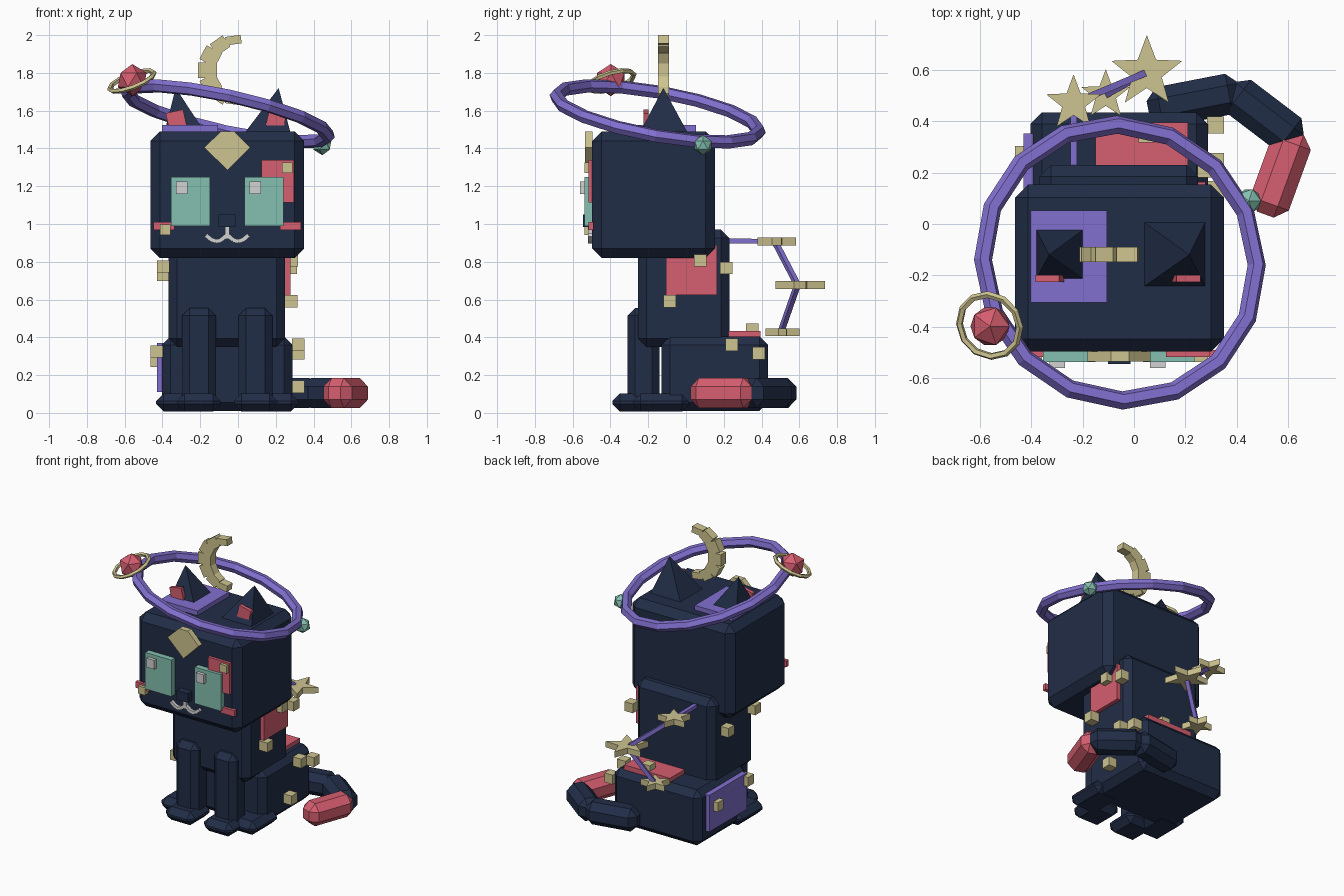
import bpy, bmesh, math
from mathutils import Vector, Matrix, Euler

if "Cube" in bpy.data.objects:
    bpy.data.objects.remove(bpy.data.objects["Cube"])


def srgb(r, g, b):
    lin = lambda c: c / 12.92 if c <= 0.04045 else ((c + 0.055) / 1.055) ** 2.4
    return (lin(r / 255), lin(g / 255), lin(b / 255), 1)


def mat(name, *rgb):
    m = bpy.data.materials.new(name)
    m.diffuse_color = srgb(*rgb)
    m.use_nodes = True
    m.node_tree.nodes["Principled BSDF"].inputs["Base Color"].default_value = m.diffuse_color
    return m


NAVY = mat("navy fur", 33, 45, 71)
CORAL = mat("coral", 214, 94, 112)
PURPLE = mat("purple", 130, 112, 208)
TEAL = mat("teal", 132, 192, 176)
GOLD = mat("pale gold", 206, 196, 144)
WHITE = mat("soft white", 210, 210, 210)
CX = -0.057  # centre line of the seated body


def finish(name, bm, material):
    bmesh.ops.recalc_face_normals(bm, faces=bm.faces)
    me = bpy.data.meshes.new(name)
    bm.to_mesh(me)
    bm.free()
    me.materials.append(material)
    ob = bpy.data.objects.new(name, me)
    bpy.context.collection.objects.link(ob)
    return ob


def box(name, c, size, material, bevel=0, rot=None):
    """Box at centre c, with optional chamfered edges and rotation."""
    bm = bmesh.new()
    bmesh.ops.create_cube(bm, size=1)
    bmesh.ops.scale(bm, vec=size, verts=bm.verts)
    if bevel:
        bmesh.ops.bevel(bm, geom=bm.edges[:], offset=bevel, segments=1, affect='EDGES')
    m = Matrix.Translation(c)
    if rot is not None:
        m = m @ rot.to_matrix().to_4x4()
    bm.transform(m)
    return finish(name, bm, material)


def span(name, lo, hi, material, bevel=0):
    """Box given by its low and high corners."""
    lo, hi = Vector(lo), Vector(hi)
    return box(name, (lo + hi) / 2, hi - lo, material, bevel)


def bar(name, a, b, w, material, bevel=0, extra=0):
    """Square bar from a to b."""
    a, b = Vector(a), Vector(b)
    d = b - a
    return box(name, (a + b) / 2, (w, w, d.length + extra), material, bevel,
               d.to_track_quat('Z', 'Y'))


def prism(name, pts, depth, matrix, material):
    """Flat outline in XY, extruded by depth, then placed."""
    bm = bmesh.new()
    f = bm.faces.new([bm.verts.new((x, y, -depth / 2)) for x, y in pts])
    r = bmesh.ops.extrude_face_region(bm, geom=[f])
    bmesh.ops.translate(bm, vec=(0, 0, depth),
                        verts=[v for v in r["geom"] if isinstance(v, bmesh.types.BMVert)])
    bm.transform(matrix)
    return finish(name, bm, material)


def ring(name, c, R, r, normal, n, k, material):
    """Low-poly ring facing along normal."""
    bm = bmesh.new()
    vs = [[bm.verts.new(((R + r * math.cos(b)) * math.cos(a),
                         (R + r * math.cos(b)) * math.sin(a), r * math.sin(b)))
           for b in (2 * math.pi * j / k for j in range(k))]
          for a in (2 * math.pi * i / n for i in range(n))]
    for i in range(n):
        for j in range(k):
            i2, j2 = (i + 1) % n, (j + 1) % k
            bm.faces.new((vs[i][j], vs[i2][j], vs[i2][j2], vs[i][j2]))
    q = Vector((0, 0, 1)).rotation_difference(Vector(normal))
    bm.transform(Matrix.Translation(c) @ q.to_matrix().to_4x4())
    return finish(name, bm, material)


def ball(name, c, r, material):
    bm = bmesh.new()
    bmesh.ops.create_icosphere(bm, subdivisions=1, radius=r)
    bm.transform(Matrix.Translation(c))
    return finish(name, bm, material)


# Body
span("head", (-0.463, -0.497, 0.82), (0.35, 0.153, 1.49), NAVY, 0.05)
span("torso", (-0.367, -0.254, 0.35), (0.25, 0.23, 0.97), NAVY, 0.045)
span("haunches", (-0.403, -0.13, 0.01), (0.288, 0.434, 0.405), NAVY, 0.045)

# Legs and paws, mirrored about the centre line
for s, side in ((-1, "left"), (1, "right")):
    x = CX + s * 0.15
    box("front_leg_" + side, (x, -0.225, 0.3), (0.18, 0.17, 0.51), NAVY, 0.04)
    box("front_paw_" + side, (x, -0.27, 0.055), (0.23, 0.24, 0.095), NAVY, 0.04)
    box("hind_paw_" + side, (CX + s * 0.265, -0.13, 0.055), (0.225, 0.3, 0.095), NAVY, 0.04)

# Tail curling round to a coral tip
tail = [(0.08, 0.45, 0.105), (0.39, 0.51, 0.105), (0.62, 0.335, 0.105), (0.52, 0.06, 0.105)]
for i in range(3):
    bar("tail_tip" if i == 2 else "tail_%d" % i, tail[i], tail[i + 1], 0.16,
        CORAL if i == 2 else NAVY, 0.046, 0.05)

# Ears: square pyramids leaning outwards, with coral inner plates
for side, x, h, ax in (("left", -0.28, 0.112, -0.33), ("right", 0.155, 0.125, 0.215)):
    bm = bmesh.new()
    base = [bm.verts.new((x + a * h, -0.118 + b * h * 1.05, 1.475))
            for a, b in ((-1, -1), (1, -1), (1, 1), (-1, 1))]
    tip = bm.verts.new((ax, -0.12, 1.72))
    bm.faces.new(base)
    for i in range(4):
        bm.faces.new((base[i], base[(i + 1) % 4], tip))
    finish("ear_" + side, bm, NAVY)
    s = 1 if ax > 0 else -1
    box("inner_ear_" + side, (x + s * 0.048, -0.212, 1.555), (0.095, 0.026, 0.085), CORAL,
        rot=Euler((0, s * 0.22, 0)))

# Face
for side, x in (("left", -0.252), ("right", 0.138)):
    span("eye_" + side, (x - 0.103, -0.537, 0.99), (x + 0.103, -0.49, 1.25), TEAL)
    span("eye_glint_" + side, (x - 0.076, -0.56, 1.16), (x - 0.016, -0.53, 1.225), WHITE)
for s, side in ((-1, "left"), (1, "right")):
    x = CX + s * 0.335
    span("cheek_" + side, (x - 0.055, -0.517, 0.967), (x + 0.055, -0.49, 1.01), CORAL)
    arc = [(0.1, 0.93), (0.075, 0.914), (0.045, 0.911), (0.018, 0.927)]
    for i, (dx, z) in enumerate(arc):
        tilt = (0.7, 0.35, -0.2, -0.7)[i]
        box("mouth_%s_%d" % (side, i), (CX + s * dx, -0.506, z), (0.034, 0.025, 0.022), WHITE,
            rot=Euler((0, -s * tilt, 0)))
span("mouth_stem", (CX - 0.012, -0.518, 0.92), (CX + 0.012, -0.49, 0.985), WHITE)
span("nose", (-0.102, -0.545, 0.985), (-0.013, -0.49, 1.05), NAVY)
span("brow_patch", (0.125, -0.517, 1.115), (0.296, -0.49, 1.338), CORAL)
upright = Matrix.Translation((0, -0.515, 0)) @ Matrix.Rotation(math.pi / 2, 4, 'X')
prism("forehead_mark", [(-0.18, 1.405), (-0.055, 1.285), (0.065, 1.405), (-0.02, 1.49),
                        (-0.09, 1.49)], 0.042, upright, GOLD)

# Fur patches
span("crown_patch", (-0.402, -0.305, 1.47), (-0.105, 0.052, 1.523), PURPLE)
span("shoulder_patch", (0.23, -0.105, 0.625), (0.278, 0.163, 0.888), CORAL)
span("flank_patch", (-0.43, -0.07, 0.11), (-0.39, 0.352, 0.37), PURPLE)
span("back_patch", (-0.15, 0.21, 0.39), (0.21, 0.395, 0.434), CORAL)

# Little gold cubes scattered over the fur
cubes = [(0.26, -0.51, 1.297), (-0.385, -0.51, 0.97), (0.285, 0.075, 0.808), (0.28, 0.213, 0.767),
         (0.282, -0.087, 0.59), (0.318, 0.243, 0.36), (0.318, 0.385, 0.315), (0.318, 0.135, 0.138),
         (0.05, 0.35, 0.44), (-0.395, -0.2, 0.775), (-0.395, 0.1, 0.73),
         (-0.43, 0.27, 0.275), (-0.43, -0.07, 0.325)]
for i, c in enumerate(cubes):
    w = 0.055 if i < 2 else 0.066
    box("gold_cube_%d" % i, c, (w, w, w), GOLD)

# Crescent of blocks above the head
for i in range(7):
    t = i / 6
    a = math.radians(98 + 164 * t)
    thick = 0.045 + 0.055 * math.sin(math.pi * t)
    box("crescent_%d" % i, (-0.002 + 0.16 * math.cos(a), -0.118, 1.815 + 0.16 * math.sin(a)),
        (thick, 0.058, 0.082), GOLD, rot=Euler((0, -a, 0)))

# Tilted orbit with two planets, one of them ringed
ring("orbit", (-0.055, -0.15, 1.583), 0.545, 0.036, (0.22, 0.18, 1), 16, 6, PURPLE)
ball("coral_planet", (-0.56, -0.398, 1.762), 0.085, CORAL)
ring("planet_ring", (-0.562, -0.395, 1.757), 0.125, 0.014, (-0.38, -0.3, 1), 12, 5, GOLD)
ball("teal_planet", (0.447, 0.09, 1.417), 0.053, TEAL)

# Chain of stars behind the back
stars = [((-0.235, 0.47, 0.908), 0.112), ((0.05, 0.59, 0.678), 0.145), ((-0.11, 0.502, 0.427), 0.1)]
for i, (c, R) in enumerate(stars):
    pts = []
    for k in range(10):
        a, r = math.pi / 2 + k * math.pi / 5, R if k % 2 == 0 else R * 0.42
        pts.append((r * math.cos(a), r * math.sin(a)))
    prism("star_%d" % i, pts, 0.042, Matrix.Translation(c), GOLD)
links = [Vector((-0.235, 0.2, 0.91))] + [Vector(c) for c, _ in stars]
for i in range(3):
    bar("star_link_%d" % i, links[i], links[i + 1], 0.026, PURPLE)
